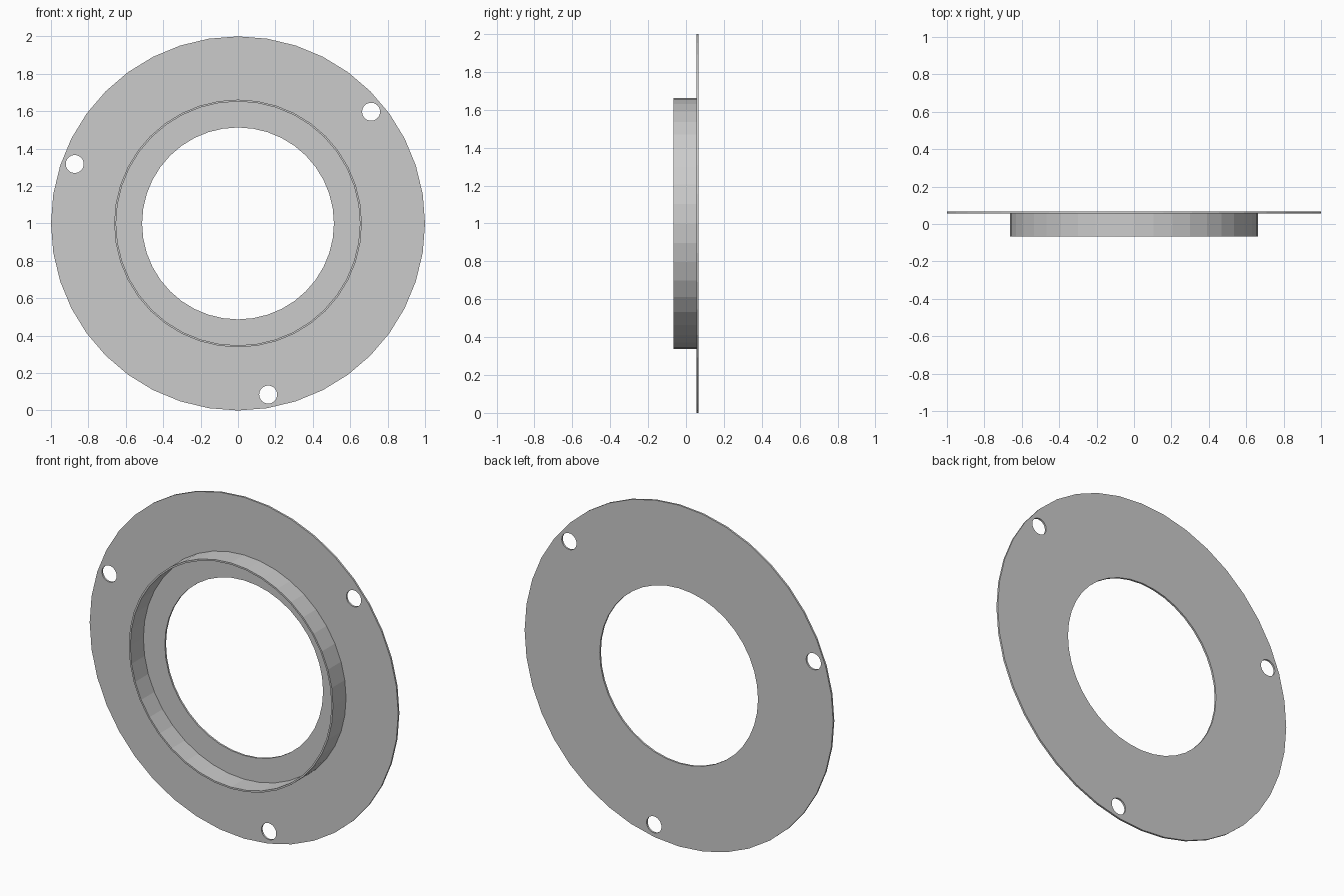
import bpy
from math import sin, cos, pi, radians

if "Cube" in bpy.data.objects:
    bpy.data.objects.remove(bpy.data.objects["Cube"])


def plate(name, circles, y0, y1):
    """Extruded flat outline; circles = (x, z, radius, sides), inner ones become holes."""
    cu = bpy.data.curves.new(name, 'CURVE')
    cu.dimensions = '2D'
    cu.fill_mode = 'BOTH'
    cu.extrude = (y1 - y0) / 2
    for cx, cz, r, n in circles:
        s = cu.splines.new('POLY')
        s.points.add(n - 1)
        for i, p in enumerate(s.points):
            a = 2 * pi * i / n
            p.co = (cx + r * cos(a), cz + r * sin(a), 0, 1)
        s.use_cyclic_u = True
    ob = bpy.data.objects.new(name, cu)
    bpy.context.collection.objects.link(ob)
    ob.rotation_euler = (pi / 2, 0, 0)
    ob.location = (0, (y0 + y1) / 2, 1)
    bpy.ops.object.select_all(action='DESELECT')
    ob.select_set(True)
    bpy.context.view_layer.objects.active = ob
    bpy.ops.object.convert(target='MESH')
    bpy.ops.object.transform_apply(location=True, rotation=True, scale=True)
    bpy.ops.object.shade_flat()


# Thin flange with a central opening and three screw holes
holes = [(0.929 * cos(radians(a)), 0.929 * sin(radians(a)), 0.048, 32)
         for a in (40, 160, 280)]
plate("flange", [(0, 0, 1.0, 40), (0, 0, 0.513, 40)] + holes, 0.055, 0.066)

# Raised collar on the front face
plate("collar", [(0, 0, 0.662, 40), (0, 0, 0.652, 40)], -0.066, 0.055)
